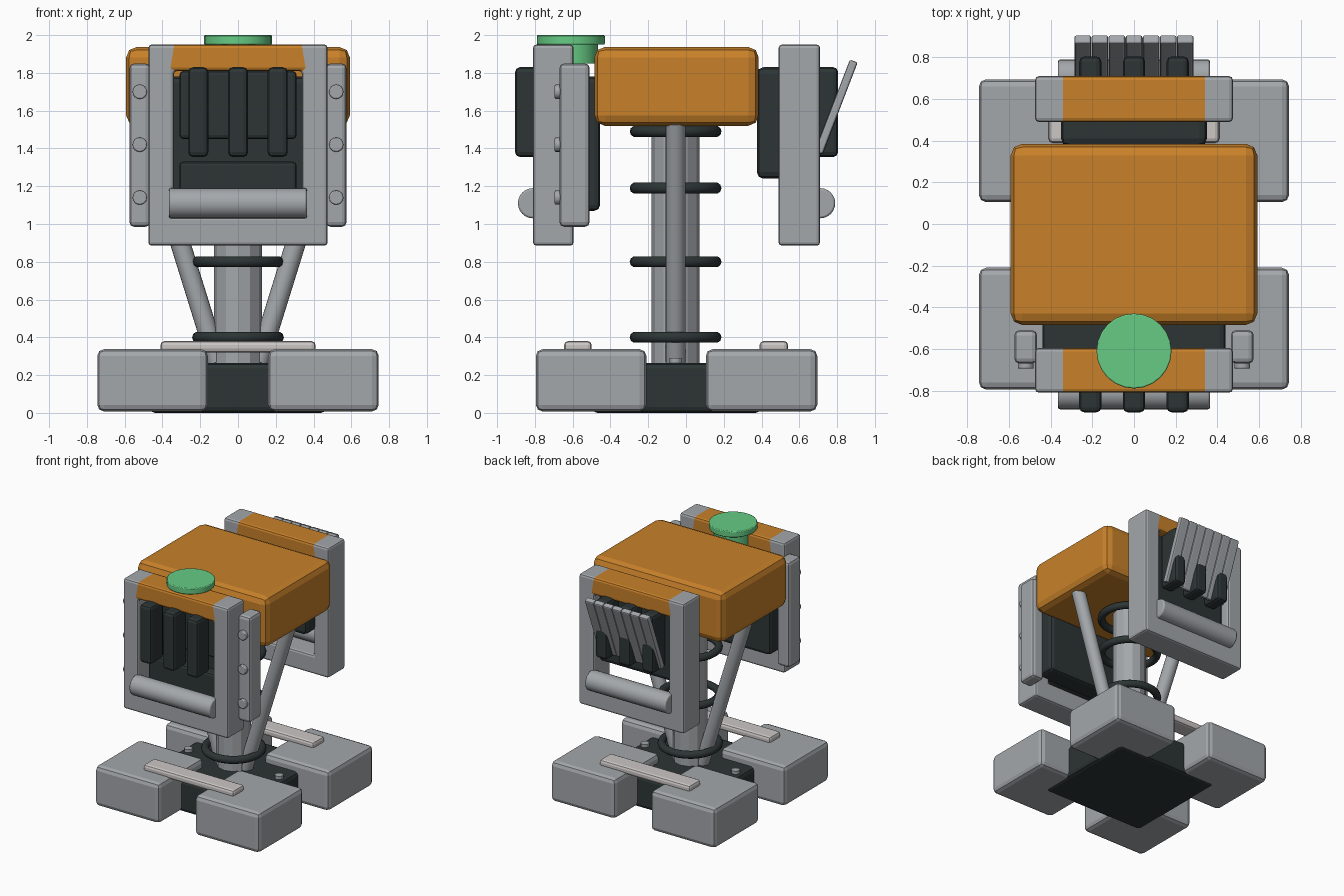
import bpy, bmesh, math
from mathutils import Vector

cube = bpy.data.objects.get("Cube")
if cube:
    bpy.data.objects.remove(cube, do_unlink=True)


def material(name, rgb):
    m = bpy.data.materials.new(name)
    m.use_nodes = True
    m.diffuse_color = (*rgb, 1)
    m.node_tree.nodes["Principled BSDF"].inputs["Base Color"].default_value = (*rgb, 1)
    return m


GREY = material("steel grey", (0.37, 0.39, 0.41))
DARK = material("charcoal", (0.026, 0.035, 0.035))
ORANGE = material("orange", (0.58, 0.22, 0.023))
GREEN = material("green", (0.135, 0.6, 0.235))
PALE = material("pale grey", (0.6, 0.57, 0.56))


def finish(bm, name, mats, bevel=0, smooth=False):
    bmesh.ops.recalc_face_normals(bm, faces=bm.faces)
    me = bpy.data.meshes.new(name)
    bm.to_mesh(me)
    bm.free()
    for m in mats:
        me.materials.append(m)
    ob = bpy.data.objects.new(name, me)
    bpy.context.collection.objects.link(ob)
    if bevel:
        mod = ob.modifiers.new("bevel", "BEVEL")
        mod.width, mod.segments = bevel, 2
        mod.limit_method = "ANGLE"
    if smooth:
        bpy.ops.object.select_all(action="DESELECT")
        ob.select_set(True)
        bpy.context.view_layer.objects.active = ob
        bpy.ops.object.shade_smooth_by_angle(angle=math.radians(40))
    return ob


def box(name, x, y, z, mat, bevel=0.02):
    """Box from its (low, high) range on each axis."""
    bm = bmesh.new()
    bmesh.ops.create_cube(bm, size=1)
    for v in bm.verts:
        v.co = [r[0] + (c + 0.5) * (r[1] - r[0]) for c, r in zip(v.co, (x, y, z))]
    return finish(bm, name, [mat], bevel)


def rod(name, a, b, r, mat, sides=20, bevel=0):
    """Cylinder from point a to point b."""
    a, b = Vector(a), Vector(b)
    bm = bmesh.new()
    bmesh.ops.create_cone(bm, cap_ends=True, segments=sides, radius1=r, radius2=r,
                          depth=(b - a).length)
    ob = finish(bm, name, [mat], bevel, smooth=sides > 12)
    ob.location = (a + b) / 2
    ob.rotation_euler = (b - a).to_track_quat("Z", "Y").to_euler()
    return ob


def ring(name, z, y, major, minor):
    bpy.ops.mesh.primitive_torus_add(location=(0, y, z), major_radius=major, minor_radius=minor,
                                     major_segments=28, minor_segments=10)
    ob = bpy.context.object
    ob.name = name
    ob.data.materials.append(DARK)
    bpy.ops.object.shade_smooth()


def frame(name, y0, y1):
    """Rectangular open frame whose middle top section is orange."""
    xs, zs = (-0.475, -0.34, 0.34, 0.475), (0.885, 1.04, 1.81, 1.95)
    bm = bmesh.new()
    grid = [[bm.verts.new((x, y0, z)) for z in zs] for x in xs]
    for i in range(3):
        for j in range(3):
            if (i, j) != (1, 1):
                bm.faces.new((grid[i][j], grid[i + 1][j], grid[i + 1][j + 1], grid[i][j + 1]))
    out = bmesh.ops.extrude_face_region(bm, geom=bm.faces[:])
    for v in out["geom"]:
        if isinstance(v, bmesh.types.BMVert):
            v.co.y = y1
    for f in bm.faces:
        c = f.calc_center_median()
        f.material_index = int(abs(c.x) < 0.33 and c.z > 1.8)
    return finish(bm, name, [GREY, ORANGE], 0.018)


MID = -0.055  # depth of the central column

# Base, feet and foot bars
box("base", (-0.47, 0.47), (-0.5, 0.4), (0, 0.265), DARK, 0.03)
for side, sx in (("left", 1), ("right", -1)):
    x = sorted((0.16 * sx, 0.745 * sx))
    for end, y in (("front", (-0.795, -0.21)), ("back", (0.105, 0.695))):
        box(f"{end}_{side}_foot", x, y, (0.008, 0.337), GREY, 0.035)
    rod(f"{side}_base_bolt", (0.41 * sx, MID, 0.25), (0.41 * sx, MID, 0.29), 0.032, GREY, 12)
for end, y in (("front", (-0.645, -0.5)), ("back", (0.39, 0.54))):
    box(f"{end}_foot_bar", (-0.41, 0.41), y, (0.32, 0.38), PALE, 0.02)

# Column with rings and slanted struts
rod("column", (0, MID, 0.25), (0, MID, 1.56), 0.127, GREY, 12)
for i, z in enumerate((0.4, 0.8, 1.19, 1.49)):
    ring(f"column_ring_{i + 1}", z, MID, 0.213, 0.03)
for side, sx in (("left", 1), ("right", -1)):
    rod(f"{side}_strut", (0.11 * sx, MID, 0.27), (0.505 * sx, MID, 1.54), 0.053, GREY)

# Body
box("body", (-0.592, 0.592), (-0.485, 0.385), (1.52, 1.937), ORANGE, 0.055)

# Front and back panels share frame, slats and rail
for end, inner, outer in (("front", -0.595, -0.81), ("back", 0.49, 0.71)):
    s = 1 if outer > 0 else -1
    frame(f"{end}_frame", min(inner, outer), max(inner, outer))
    for i in range(3):
        x = (i - 1) * 0.21
        y = sorted((outer - 0.08 * s, outer + 0.095 * s))
        box(f"{end}_slat_{i + 1}", (x - 0.053, x + 0.053), y, (1.355, 1.83), DARK, 0.025)
    rod(f"{end}_rail", (-0.365, outer, 1.11), (0.365, outer, 1.11), 0.08, GREY, 24, 0.01)

# Dark backings behind the frames
box("front_backing", (-0.44, 0.44), (-0.64, -0.455), (1.07, 1.78), DARK, 0.03)
box("front_lower_block", (-0.31, 0.31), (-0.72, -0.6), (1.06, 1.33), DARK)
box("front_upper_block", (-0.31, 0.31), (-0.7, -0.6), (1.45, 1.81), DARK)
box("back_backing", (-0.35, 0.35), (0.375, 0.64), (1.24, 1.83), DARK, 0.035)

# Side plates with bolts beside the front frame
for side, sx in (("left", 1), ("right", -1)):
    box(f"{side}_side_plate", sorted((0.465 * sx, 0.575 * sx)), (-0.67, -0.51),
        (0.985, 1.85), GREY, 0.025)
    for i in range(3):
        p = (0.52 * sx, -0.66, 1.14 + 0.28 * i)
        rod(f"{side}_plate_bolt_{i + 1}", p, (p[0], -0.695, p[2]), 0.038, GREY, 16, 0.006)

# Tilted vent strips on the back
for i in range(7):
    x = (i - 3) * 0.082
    strip = box(f"vent_strip_{i + 1}", (x - 0.04, x + 0.04), (-0.022, 0.022),
                (-0.26, 0.26), GREY, 0.01)
    strip.location = (0, 0.795, 1.62)
    strip.rotation_euler.x = -math.radians(21)

# Cap on the front frame
rod("cap_stem", (0, -0.61, 1.85), (0, -0.61, 1.96), 0.145, GREEN, 24)
rod("cap_disc", (0, -0.61, 1.95), (0, -0.61, 2.0), 0.18, GREEN, 24, 0.006)
